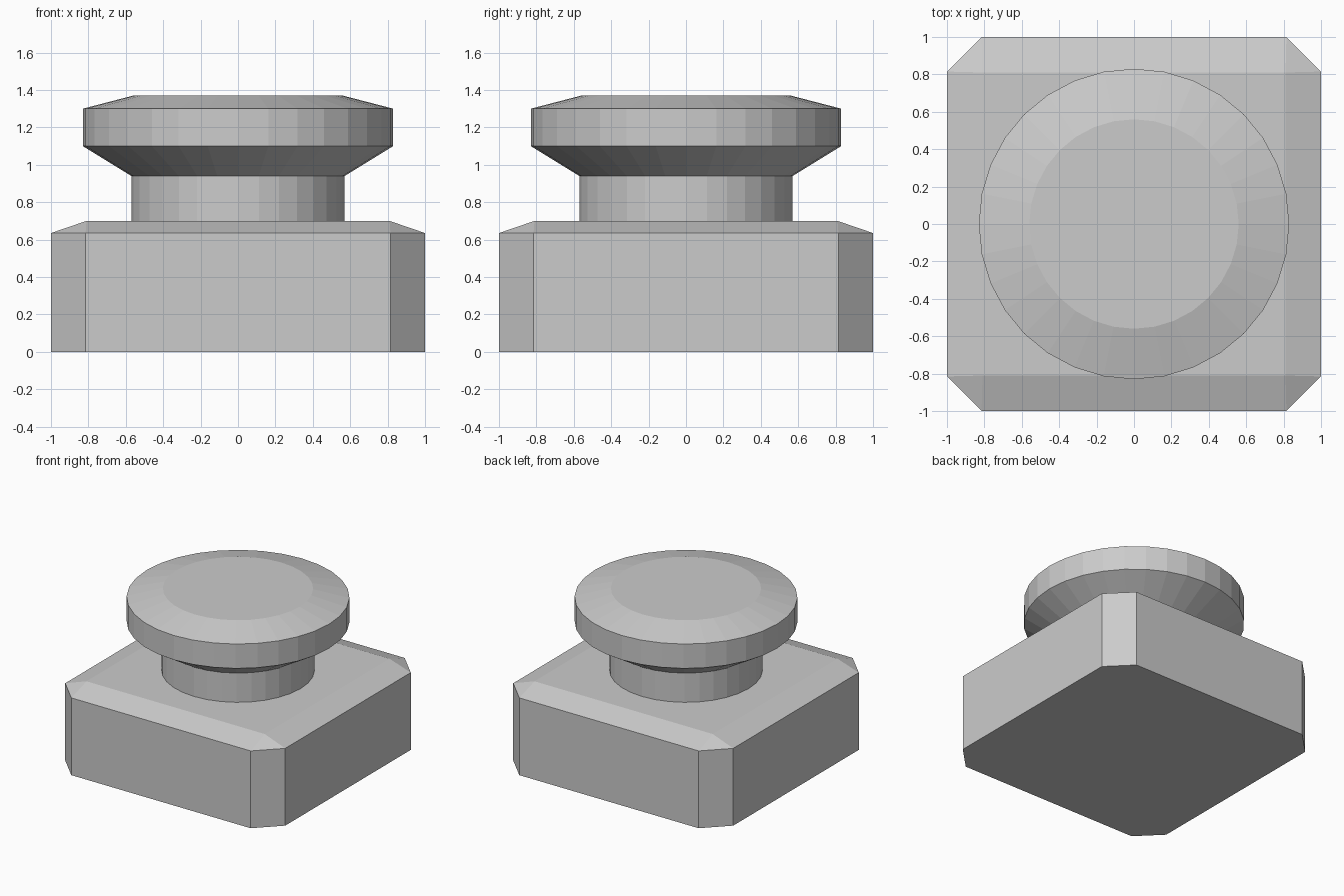
import bpy, bmesh, math

if "Cube" in bpy.data.objects:
    bpy.data.objects.remove(bpy.data.objects["Cube"])


def finish(bm, name):
    bmesh.ops.recalc_face_normals(bm, faces=bm.faces)
    mesh = bpy.data.meshes.new(name)
    bm.to_mesh(mesh)
    bm.free()
    obj = bpy.data.objects.new(name, mesh)
    bpy.context.collection.objects.link(obj)
    return obj


def lathe(name, profile, sides):
    bm = bmesh.new()
    rings = []
    for r, z in profile:
        rings.append([bm.verts.new((r * math.cos(math.tau * i / sides),
                                    r * math.sin(math.tau * i / sides), z))
                      for i in range(sides)])
    for low, high in zip(rings, rings[1:]):
        for i in range(sides):
            j = (i + 1) % sides
            bm.faces.new((low[i], low[j], high[j], high[i]))
    bm.faces.new(rings[0][::-1])
    bm.faces.new(rings[-1])
    return finish(bm, name)


# Square base with cut corners and a shallow sloped top border
bm = bmesh.new()
HALF, CUT, TOP = 1.0, 0.815, 0.81
for sx in (-1, 1):
    for sy in (-1, 1):
        for z in (0, 0.635):
            bm.verts.new((sx * HALF, sy * CUT, z))
            bm.verts.new((sx * CUT, sy * HALF, z))
        bm.verts.new((sx * TOP, sy * TOP, 0.70))
bmesh.ops.convex_hull(bm, input=bm.verts[:])
bmesh.ops.dissolve_limit(bm, angle_limit=math.radians(1),
                         verts=bm.verts[:], edges=bm.edges[:])
finish(bm, "base")

# Round neck flaring into a wide cap with a sloped top
lathe("knob", [(0.57, 0.70), (0.57, 0.94), (0.83, 1.10),
               (0.83, 1.30), (0.56, 1.37)], 32)
